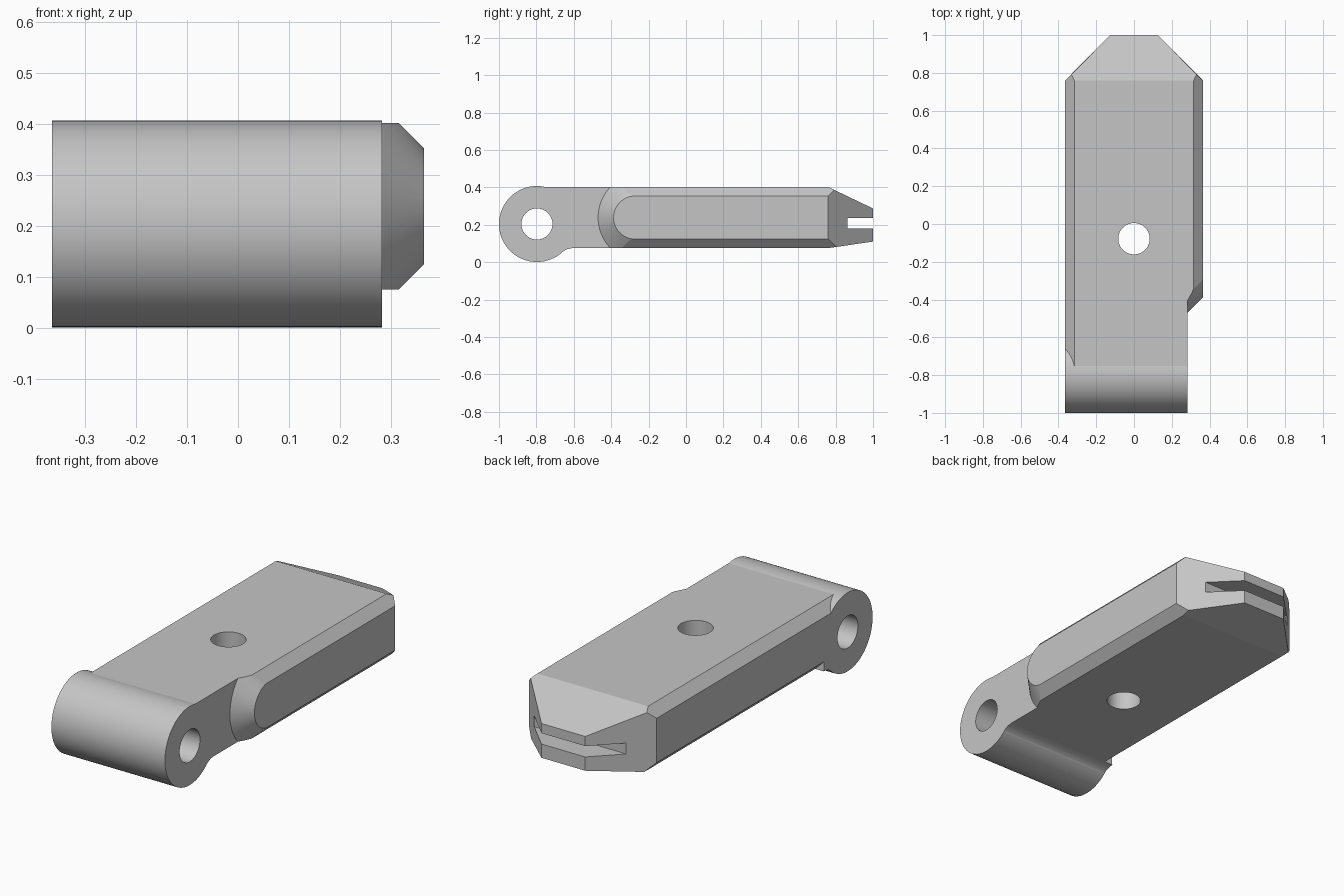
import bpy, bmesh
from math import sin, cos, pi, radians
from mathutils import Vector

if "Cube" in bpy.data.objects:
    bpy.data.objects.remove(bpy.data.objects["Cube"], do_unlink=True)

grey = bpy.data.materials.new("plain_grey")
grey.use_nodes = True
grey.diffuse_color = (0.56, 0.56, 0.56, 1)
grey.node_tree.nodes["Principled BSDF"].inputs["Base Color"].default_value = (0.56, 0.56, 0.56, 1)

HALF, STEP = 0.365, 0.283          # half width, and the recessed side
LOW, HIGH, CHAMFER = 0.075, 0.402, 0.049
PIVOT_Y, PIVOT_Z, KNUCKLE_R, BORE_R = -0.797, 0.204, 0.203, 0.083


def make(name, bm):
    bmesh.ops.recalc_face_normals(bm, faces=bm.faces)
    mesh = bpy.data.meshes.new(name)
    bm.to_mesh(mesh)
    bm.free()
    mesh.materials.append(grey)
    obj = bpy.data.objects.new(name, mesh)
    bpy.context.collection.objects.link(obj)
    return obj


def prism(outline, offset):
    """Extrude a closed outline of 3D points along an offset."""
    bm = bmesh.new()
    face = bm.faces.new([bm.verts.new(p) for p in outline])
    new = bmesh.ops.extrude_face_region(bm, geom=[face])["geom"]
    bmesh.ops.translate(bm, vec=offset, verts=[v for v in new if isinstance(v, bmesh.types.BMVert)])
    return bm


def box(name, lo, hi):
    outline = [(lo[0], lo[1], lo[2]), (hi[0], lo[1], lo[2]), (hi[0], hi[1], lo[2]), (lo[0], hi[1], lo[2])]
    return make(name, prism(outline, (0, 0, hi[2] - lo[2])))


def arc(cy, cz, r, start, end, count):
    angles = [radians(start + (end - start) * i / count) for i in range(count + 1)]
    return [(cy + r * cos(a), cz + r * sin(a)) for a in angles]


def clip(bm, point, normal):
    """Slice off everything on the normal side and cap the cut."""
    cut = bmesh.ops.bisect_plane(bm, geom=bm.verts[:] + bm.edges[:] + bm.faces[:], dist=1e-6,
                                 plane_co=point, plane_no=normal, clear_outer=True)["geom_cut"]
    bmesh.ops.contextual_create(bm, geom=[e for e in cut if isinstance(e, bmesh.types.BMEdge)])


def combine(target, tool, operation):
    mod = target.modifiers.new(operation.lower(), "BOOLEAN")
    mod.operation, mod.solver, mod.object = operation, "EXACT", tool
    bpy.context.view_layer.objects.active = target
    bpy.ops.object.modifier_apply(modifier=mod.name)
    bpy.data.objects.remove(tool, do_unlink=True)


# Chamfered bar with a tapered tip
quarter = [(HALF, HIGH - CHAMFER), (HALF - CHAMFER, HIGH)]
mid = (LOW + HIGH) / 2
right = [(x, 2 * mid - z) for x, z in reversed(quarter)] + quarter
section = right + [(-x, z) for x, z in reversed(right)]
bar = prism([(x, PIVOT_Y, z) for x, z in section], (0, 1 - PIVOT_Y, 0))
clip(bar, (0, 0.76, HIGH), (0, HIGH - 0.287, 0.24))
clip(bar, (0, 0.76, LOW), (0, 0.035, -0.24))
for side in (1, -1):
    clip(bar, (side * HALF, 0.76, 0), (side, 1, 0))
body = make("clasp_body", bar)

# Side recess, ending in a rounded sloping nose
notch = box("notch_cutter", (STEP, -1.5, -0.4), (0.6, -0.2, 0.9))
nose = bmesh.new()
for x, cy, r in ((0.2, -0.233, 0.237), (STEP, -0.233, 0.237), (HALF, -0.272, 0.115), (0.4, -0.289, 0.063)):
    for y, z in arc(cy, mid, r, 90, 270, 48):
        nose.verts.new((x, y, z))
        nose.verts.new((x, 0, z))
hull = bmesh.ops.convex_hull(nose, input=nose.verts[:])
loose = set(hull["geom_interior"] + hull["geom_unused"])
bmesh.ops.delete(nose, geom=[v for v in loose if isinstance(v, bmesh.types.BMVert)], context="VERTS")
combine(notch, make("nose_cutter", nose), "DIFFERENCE")
combine(body, notch, "DIFFERENCE")

# Hinge knuckle with a small fillet into the underside
fillet_r = 0.094
fillet = arc(PIVOT_Y + 0.195, LOW - fillet_r, fillet_r, 131, 90, 12)
profile = arc(PIVOT_Y, PIVOT_Z, KNUCKLE_R, -20, 311, 88) + fillet[1:]
knuckle = make("knuckle", prism([(-HALF, y, z) for y, z in profile], (HALF + STEP, 0, 0)))
combine(body, knuckle, "UNION")

# Pin bore, vertical hole and tip slot
bore = prism([(-1, y, z) for y, z in arc(PIVOT_Y, PIVOT_Z, BORE_R, 0, 360, 64)[:-1]], (2, 0, 0))
combine(body, make("bore_cutter", bore), "DIFFERENCE")
hole = prism([(x, y, -1) for x, y in arc(0, -0.078, BORE_R, 0, 360, 64)[:-1]], (0, 0, 2))
combine(body, make("hole_cutter", hole), "DIFFERENCE")
combine(body, box("slot_cutter", (-1, 0.863, 0.181), (1, 1.2, 0.237)), "DIFFERENCE")

# Smooth the round surfaces, keep flat faces crisp
bpy.ops.object.select_all(action="DESELECT")
body.select_set(True)
bpy.context.view_layer.objects.active = body
bpy.ops.object.shade_smooth_by_angle(angle=radians(7))
normals = body.modifiers.new("even_normals", "WEIGHTED_NORMAL")
normals.keep_sharp = True
